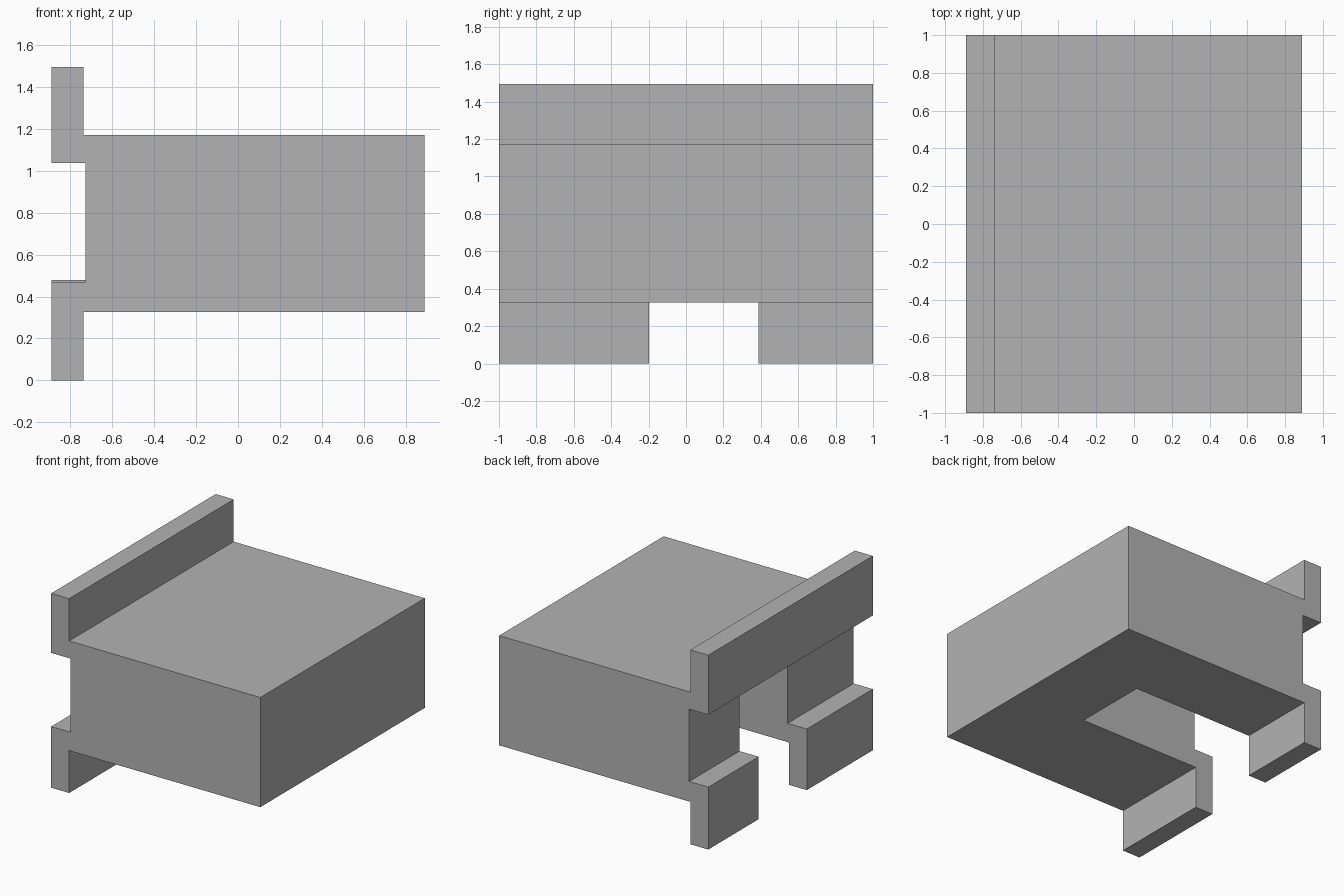
import bpy, bmesh

cube = bpy.data.objects.get("Cube")
if cube:
    bpy.data.objects.remove(cube, do_unlink=True)

# Single grey finish
grey = bpy.data.materials.new("plain grey")
grey.use_nodes = True
colour = (0.45, 0.45, 0.45, 1)
grey.diffuse_color = colour
grey.node_tree.nodes["Principled BSDF"].inputs["Base Color"].default_value = colour


def extrude_profile(name, profile, y0, y1):
    """Extrude an x-z outline along y."""
    bm = bmesh.new()
    face = bm.faces.new([bm.verts.new((x, y0, z)) for x, z in profile])
    grown = bmesh.ops.extrude_face_region(bm, geom=[face])["geom"]
    verts = [v for v in grown if isinstance(v, bmesh.types.BMVert)]
    bmesh.ops.translate(bm, verts=verts, vec=(0, y1 - y0, 0))
    bmesh.ops.recalc_face_normals(bm, faces=bm.faces)
    mesh = bpy.data.meshes.new(name)
    bm.to_mesh(mesh)
    bm.free()
    obj = bpy.data.objects.new(name, mesh)
    bpy.context.collection.objects.link(obj)
    obj.data.materials.append(grey)
    return obj


OUTER, LIP, NECK, END = -0.89, -0.737, -0.727, 0.89
BOTTOM, TOP, LEG_TOP, RAIL_BOTTOM, RAIL_TOP = 0.326, 1.17, 0.47, 1.037, 1.495

# Block with an upper rail and a lower lip along one side
body = extrude_profile("flanged_block", [
    (LIP, 0), (LIP, BOTTOM), (END, BOTTOM), (END, TOP), (LIP, TOP),
    (LIP, RAIL_TOP), (OUTER, RAIL_TOP), (OUTER, RAIL_BOTTOM),
    (NECK, RAIL_BOTTOM), (NECK, LEG_TOP), (OUTER, LEG_TOP), (OUTER, 0),
], -1, 1)

# Slot open below and on the flanged side, splitting the lip into two legs
slot = extrude_profile("slot_cutter", [
    (-1.2, -0.2), (0.3, -0.2), (0.3, 1.03), (-1.2, 1.03),
], -0.197, 0.388)
slot.hide_render = True

cut = body.modifiers.new("slot", 'BOOLEAN')
cut.operation = 'DIFFERENCE'
cut.solver = 'EXACT'
cut.object = slot
bpy.context.view_layer.objects.active = body
bpy.ops.object.modifier_apply(modifier=cut.name)
bpy.data.objects.remove(slot, do_unlink=True)

# The rear leg stands slightly taller
for v in body.data.vertices:
    if v.co.y > 0.3 and abs(v.co.z - LEG_TOP) < 0.005:
        v.co.z += 0.01
